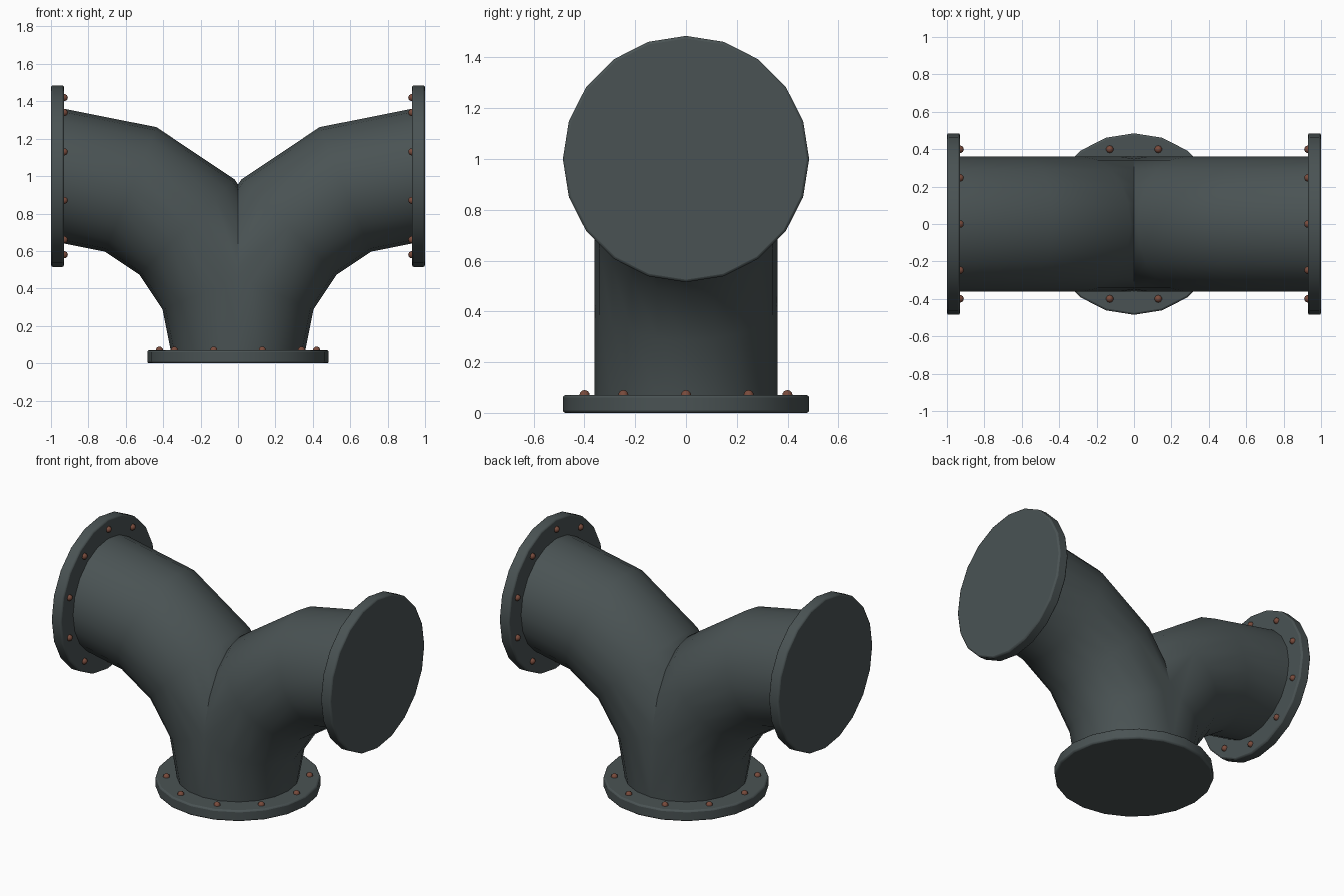
import bpy, bmesh, math
from mathutils import Matrix, Vector

if "Cube" in bpy.data.objects:
    bpy.data.objects.remove(bpy.data.objects["Cube"])

SIDES, PIPE_R, FLANGE_R, THICK = 20, 0.36, 0.485, 0.07
BEND_R = 0.93


def material(name, rgb):
    m = bpy.data.materials.new(name)
    m.diffuse_color = (*rgb, 1)
    m.use_nodes = True
    m.node_tree.nodes["Principled BSDF"].inputs["Base Color"].default_value = m.diffuse_color
    return m


iron = material("dark grey iron", (0.068, 0.086, 0.088))
rust = material("rusty brown", (0.19, 0.07, 0.045))


def make_object(name, bm, mat, matrix=Matrix(), bevel=0):
    bmesh.ops.recalc_face_normals(bm, faces=bm.faces)
    me = bpy.data.meshes.new(name)
    bm.to_mesh(me)
    bm.free()
    me.materials.append(mat)
    ob = bpy.data.objects.new(name, me)
    bpy.context.collection.objects.link(ob)
    ob.matrix_world = matrix
    bpy.context.view_layer.objects.active = ob
    bpy.ops.object.select_all(action='DESELECT')
    ob.select_set(True)
    bpy.ops.object.shade_smooth_by_angle(angle=math.radians(40))
    if bevel:
        mod = ob.modifiers.new("bevel", 'BEVEL')
        mod.width, mod.segments = bevel, 2
        mod.angle_limit = math.radians(40)
    return ob


# Forked pipe: one quarter bend cut at the centre plane, then mirrored
bm = bmesh.new()
rings = []
for i in range(5):
    a = math.radians(22.5 * i)
    out = Vector((-math.cos(a), 0, math.sin(a)))
    centre = Vector((BEND_R, 0, THICK)) + out * BEND_R
    rings.append([bm.verts.new(centre + PIPE_R * (out * math.cos(t) + Vector((0, math.sin(t), 0))))
                  for t in (2 * math.pi * k / SIDES for k in range(SIDES))])
for r0, r1 in zip(rings, rings[1:]):
    for k in range(SIDES):
        n = (k + 1) % SIDES
        bm.faces.new((r0[k], r0[n], r1[n], r1[k]))
bmesh.ops.bisect_plane(bm, geom=bm.verts[:] + bm.edges[:] + bm.faces[:], dist=1e-5,
                       plane_co=(0, 0, 0), plane_no=(1, 0, 0), clear_inner=True)
half = bm.verts[:] + bm.edges[:] + bm.faces[:]
copy = bmesh.ops.duplicate(bm, geom=half)["geom"]
for v in copy:
    if isinstance(v, bmesh.types.BMVert):
        v.co.x *= -1
bmesh.ops.remove_doubles(bm, verts=bm.verts, dist=1e-4)
make_object("forked_pipe", bm, iron)


# Closed flange with a ring of ten domed bolts on its inner face
def flange(name, matrix):
    bm = bmesh.new()
    bmesh.ops.create_cone(bm, cap_ends=True, segments=SIDES, radius1=FLANGE_R, radius2=FLANGE_R,
                          depth=THICK, matrix=Matrix.Translation((0, 0, THICK / 2)))
    make_object(name + "_flange", bm, iron, matrix, 0.01)
    bm = bmesh.new()
    for k in range(10):
        a = 2 * math.pi * k / 10
        bmesh.ops.create_uvsphere(bm, u_segments=10, v_segments=8, radius=0.02,
                                  matrix=Matrix.Translation((0.42 * math.cos(a), 0.42 * math.sin(a), THICK)))
    bmesh.ops.bisect_plane(bm, geom=bm.verts[:] + bm.edges[:] + bm.faces[:], dist=1e-5,
                           plane_co=(0, 0, THICK), plane_no=(0, 0, 1), clear_inner=True)
    make_object(name + "_bolts", bm, rust, matrix)


flange("base", Matrix())
for name, s in (("right", 1), ("left", -1)):
    flange(name, Matrix.Translation((s, 0, 1)) @ Matrix.Rotation(-s * math.pi / 2, 4, 'Y'))
